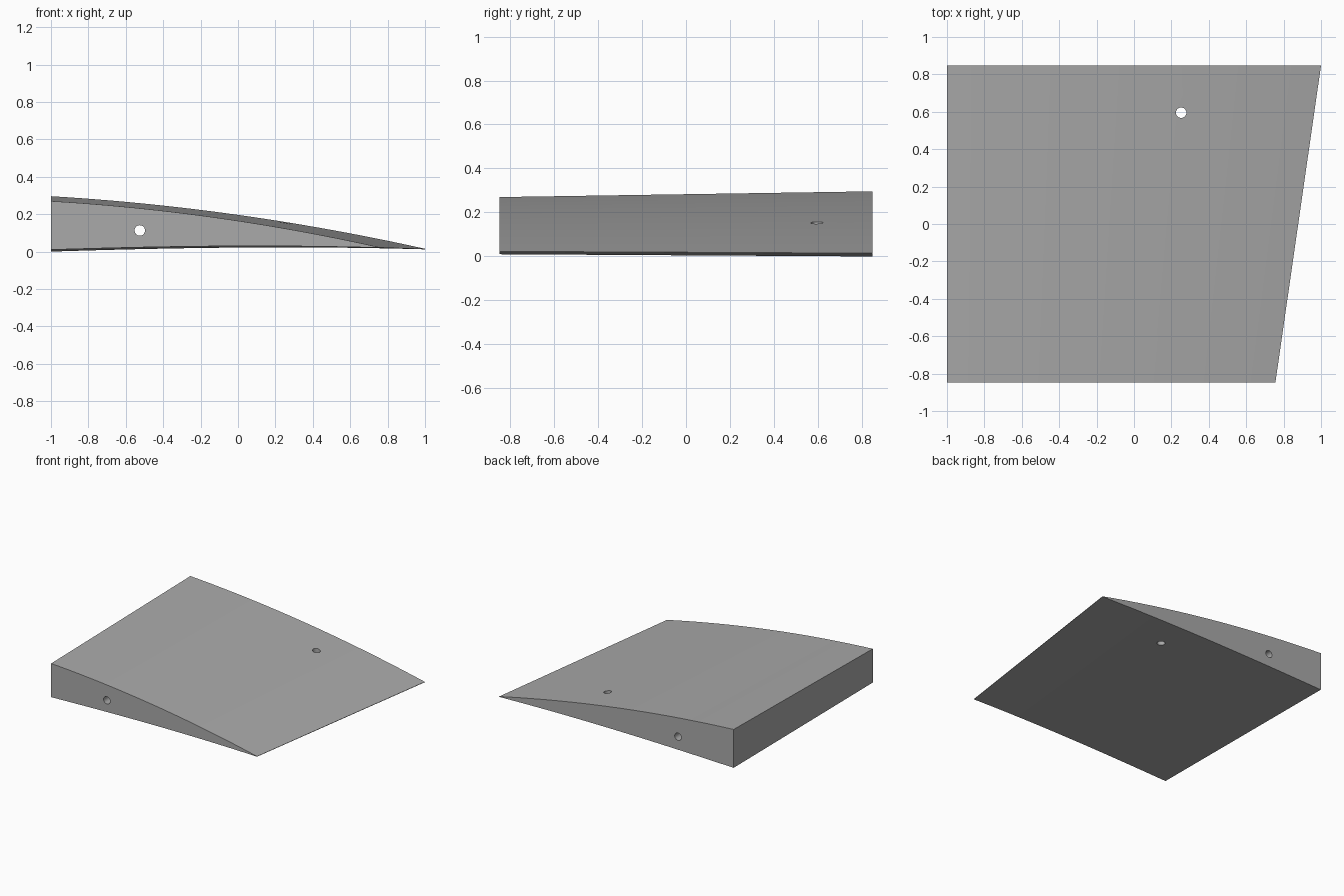
import bpy
import bmesh
import math

cube = bpy.data.objects.get("Cube")
if cube:
    bpy.data.objects.remove(cube, do_unlink=True)

grey = bpy.data.materials.new("plain grey")
grey.use_nodes = True
colour = (0.4, 0.4, 0.4, 1)
grey.diffuse_color = colour
grey.node_tree.nodes["Principled BSDF"].inputs["Base Color"].default_value = colour

HALF_SPAN = 0.848
STEPS = 24


def upper(f):
    return 0.296 - 0.118 * f - 0.163 * f * f


def lower(f):
    return 0.062 * f - 0.05 * f ** 2.4


def section(bm, y, scale, lift):
    """Closed section: along the upper skin, then back along the lower skin."""
    fractions = [i / STEPS for i in range(STEPS + 1)]
    outline = [(f, upper(f)) for f in fractions]
    outline += [(f, lower(f)) for f in reversed(fractions)]
    return [bm.verts.new((-1 + 2 * scale * f, y, lift + scale * z)) for f, z in outline]


# Tapered wedge lofted between its two end sections
bm = bmesh.new()
front = section(bm, -HALF_SPAN, 0.878, 0.01)
back = section(bm, HALF_SPAN, 1, 0)
count = len(front)
for i in range(count):
    j = (i + 1) % count
    bm.faces.new((front[i], front[j], back[j], back[i]))
bm.faces.new(front)
bm.faces.new(back)
bmesh.ops.recalc_face_normals(bm, faces=bm.faces)
mesh = bpy.data.meshes.new("flap_body")
bm.to_mesh(mesh)
bm.free()
body = bpy.data.objects.new("flap_body", mesh)
bpy.context.collection.objects.link(body)
mesh.materials.append(grey)


# Round holes drilled right through
def drill(name, location, rotation):
    bpy.ops.mesh.primitive_cylinder_add(vertices=32, radius=0.028, depth=3,
                                        location=location, rotation=rotation)
    cutter = bpy.context.object
    cutter.name = name
    cutter.hide_render = True
    cutter.data.materials.append(grey)
    bpy.ops.object.select_all(action="DESELECT")
    body.select_set(True)
    bpy.context.view_layer.objects.active = body
    cut = body.modifiers.new(name, "BOOLEAN")
    cut.operation = "DIFFERENCE"
    cut.solver = "EXACT"
    cut.object = cutter
    bpy.ops.object.modifier_apply(modifier=cut.name)
    bpy.data.objects.remove(cutter, do_unlink=True)


drill("spanwise_hole", (-0.525, 0, 0.113), (math.pi / 2, 0, 0))
drill("vertical_hole", (0.252, 0.595, 0), (0, 0, 0))

bpy.ops.object.shade_smooth_by_angle(angle=math.radians(30))
